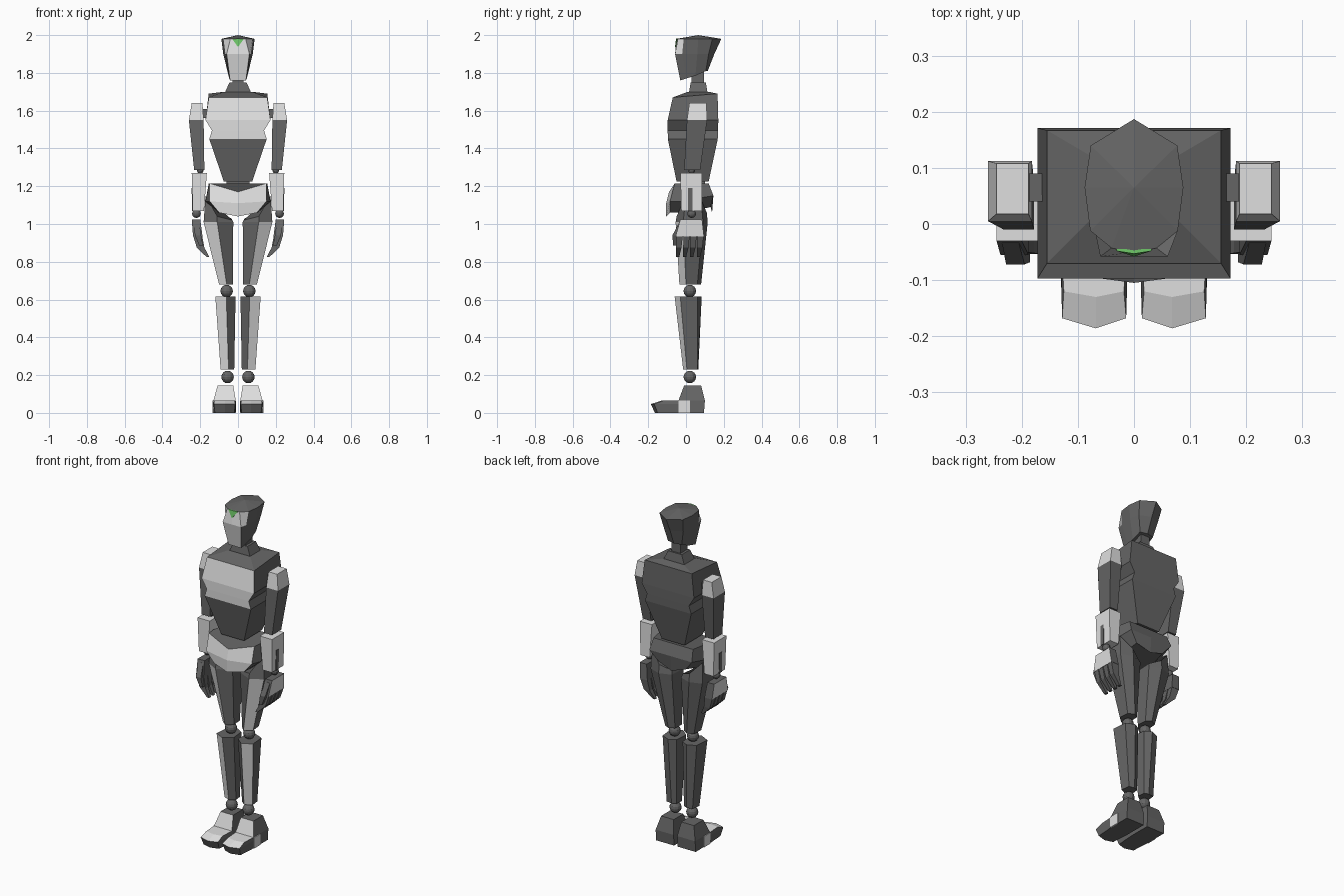
import bpy, bmesh, math


def material(name, rgb):
    m = bpy.data.materials.new(name)
    m.diffuse_color = (*rgb, 1)
    return m


DARK = material("dark_grey", (0.13, 0.13, 0.13))
LIGHT = material("light_grey", (0.74, 0.74, 0.74))
GREEN = material("green", (0.16, 0.58, 0.14))


def finish(bm, name, base, accent=LIGHT, rule=None):
    """Turn bmesh into object; faces matching rule(center, normal) get the accent."""
    bmesh.ops.recalc_face_normals(bm, faces=bm.faces)
    if rule:
        for f in bm.faces:
            f.normal_update()
            f.material_index = int(bool(rule(f.calc_center_median(), f.normal)))
    me = bpy.data.meshes.new(name)
    bm.to_mesh(me)
    bm.free()
    me.materials.append(base)
    me.materials.append(accent)
    ob = bpy.data.objects.new(name, me)
    bpy.context.collection.objects.link(ob)
    return ob


def loft(name, rings, base=DARK, rule=None, s=1, apex=None):
    """Skin equal-length rings (bottom to top); s=-1 mirrors; apex closes the top in a fan."""
    bm = bmesh.new()
    vs = [[bm.verts.new((x * s, y, z)) for x, y, z in r] for r in rings]
    n = len(vs[0])
    for a, b in zip(vs, vs[1:]):
        for i in range(n):
            j = (i + 1) % n
            bm.faces.new((a[i], a[j], b[j], b[i]))
    bm.faces.new(vs[0])
    if apex:
        tip = bm.verts.new(apex)
        for i in range(n):
            bm.faces.new((vs[-1][i], vs[-1][(i + 1) % n], tip))
    else:
        bm.faces.new(vs[-1])
    return finish(bm, name, base, rule=rule)


def ball(name, x, y, z, r):
    bm = bmesh.new()
    bmesh.ops.create_uvsphere(bm, u_segments=12, v_segments=8, radius=r)
    bmesh.ops.translate(bm, vec=(x, y, z), verts=bm.verts)
    return finish(bm, name, DARK)


def rect(x0, x1, y0, y1, z):
    return [(x0, y0, z), (x1, y0, z), (x1, y1, z), (x0, y1, z)]


def sym(half):
    """Mirror a front-to-back half outline into a full ring."""
    return half + [(-x, y, z) for x, y, z in half[-2:0:-1]]


def flat(z, *xy):
    return [(x, y, z) for x, y in xy]


# Head with pale face and green forehead triangle
loft("head", [
    sym([(0, -.03, 1.76), (.042, -.03, 1.76), (.046, 0, 1.77),
         (.05, .05, 1.785), (.045, .105, 1.81), (0, .115, 1.81)]),
    sym(flat(1.9, (0, -.058), (.06, -.058), (.068, -.02), (.078, .06), (.066, .12), (0, .15))),
    sym(flat(1.98, (0, -.05), (.04, -.043), (.078, -.012), (.088, .065), (.077, .14), (0, .187))),
], rule=lambda c, n: n.y < -.5 and abs(n.z) < .5, apex=(0, .065, 2.0))
tri = [(-.031, -.048, 1.98), (0, -.053, 1.981), (.031, -.048, 1.98), (0, -.058, 1.937)]
loft("forehead_mark", [tri, [(x, y + .006, z) for x, y, z in tri]], GREEN)

# Neck
loft("neck_base", [rect(-.072, .072, .015, .115, 1.69), rect(-.045, .045, .025, .105, 1.75)])
loft("neck", [rect(-.03, .03, .03, .095, 1.74), rect(-.03, .03, .03, .095, 1.82)])

# Torso: pale chest, notched sides, tapered abdomen
loft("torso", [
    rect(-.075, .075, -.05, .12, 1.225),
    rect(-.152, .152, -.096, .168, 1.45),
    rect(-.138, .138, -.097, .17, 1.495),
    rect(-.172, .172, -.097, .171, 1.55),
    [(-.155, -.07, 1.67), (.155, -.07, 1.67), (.155, .167, 1.69), (-.155, .167, 1.69)],
    rect(-.075, .075, .01, .12, 1.7),
], rule=lambda c, n: c.z > 1.45 and n.y < -.5)
loft("waist", [rect(-.06, .06, .0, .1, 1.15), rect(-.06, .06, .0, .1, 1.24)])

# Pelvis with pale front
loft("pelvis", [
    sym([(0, -.105, 1.04), (.1, -.085, 1.06), (.105, .0, 1.06), (.09, .13, 1.09), (0, .138, 1.06)]),
    sym([(0, -.105, 1.11), (.15, -.085, 1.12), (.172, -.03, 1.12), (.14, .145, 1.15), (0, .145, 1.15)]),
    sym([(0, -.09, 1.17), (.15, -.06, 1.215), (.155, -.01, 1.215), (.13, .12, 1.215), (0, .12, 1.215)]),
], rule=lambda c, n: c.y < -.03 and n.y < -.25)

for s, side in ((1, "left"), (-1, "right")):
    outer_front = lambda c, n, s=s: n.y < -.3 and n.x * s > 0.05

    # Thigh: six-sided, pale outer front facet
    loft(f"{side}_thigh", [
        flat(.68, (.06, -.035), (.1, 0), (.095, .06), (.06, .08), (.03, .06), (.027, 0)),
        flat(1.01, (.11, -.055), (.182, -.015), (.17, .09), (.1, .115), (.03, .09), (.025, -.015)),
        [(.11, -.05, 1.04), (.172, 0, 1.15), (.165, .08, 1.13),
         (.1, .11, 1.06), (.035, .08, 1.03), (.03, -.01, 1.02)],
    ], rule=lambda c, n, s=s: c.z < .9 and n.y < -.3 and n.x * s > .05, s=s)
    ball(f"{side}_knee", .06 * s, .02, .645, .033)

    # Shin: pale outer front facet
    loft(f"{side}_shin", [
        flat(.23, (.05, -.015), (.092, .005), (.085, .06), (.05, .065), (.025, .055), (.02, .01)),
        flat(.615, (.062, -.06), (.12, -.03), (.112, .06), (.06, .083), (.02, .06), (.013, -.02)),
    ], rule=outer_front, s=s)
    ball(f"{side}_ankle", .055 * s, .02, .19, .033)

    # Foot: heel block, pale instep, toe piece with pale top
    loft(f"{side}_heel", [
        rect(.012, .13, -.04, .095, 0),
        rect(.012, .13, -.04, .1, .065),
        rect(.025, .108, -.01, .08, .145),
    ], rule=lambda c, n: c.z > .07 and n.y < -.5, s=s)
    loft(f"{side}_foot_side", [rect(.127, .134, -.04, .02, 0), rect(.127, .134, -.04, .02, .065)],
         LIGHT, s=s)
    loft(f"{side}_toe", [
        flat(0, (.02, -.15), (.068, -.165), (.122, -.15), (.13, -.035), (.012, -.035)),
        flat(.047, (.014, -.168), (.068, -.186), (.128, -.168), (.132, -.035), (.01, -.035)),
        flat(.065, (.018, -.12), (.068, -.13), (.125, -.12), (.13, -.035), (.012, -.035)),
    ], rule=lambda c, n: n.z > .5, s=s)

    # Upper arm with pale shoulder cap
    loft(f"{side}_shoulder_joint", [rect(.14, .2, .04, .09, 1.56), rect(.14, .2, .04, .09, 1.61)], s=s)
    loft(f"{side}_upper_arm", [
        rect(.178, .232, -.01, .075, 1.285),
        rect(.182, .26, .005, .112, 1.55),
        rect(.188, .245, .018, .108, 1.64),
    ], rule=lambda c, n: c.z > 1.56, s=s)
    ball(f"{side}_elbow", .2 * s, .03, 1.285, .018)

    # Forearm with dark slot
    loft(f"{side}_forearm", [
        rect(.18, .24, -.025, .085, 1.07),
        rect(.165, .245, -.03, .085, 1.27),
    ], LIGHT, s=s)
    loft(f"{side}_forearm_slot", [rect(.238, .243, .01, .035, 1.07), rect(.24, .2455, .01, .035, 1.19)], s=s)
    ball(f"{side}_wrist", .22 * s, .03, 1.055, .023)

    # Hand: pale on its outer side, four curled fingers and a thumb
    loft(f"{side}_palm", [
        rect(.188, .238, -.055, .095, .935),
        rect(.2, .245, -.03, .085, 1.025),
    ], rule=lambda c, n, s=s: n.x * s > .5, s=s)
    for i in range(4):
        y = -.05 + i * .037
        loft(f"{side}_finger_{i + 1}", [
            rect(.152, .166, y - .004, y + .014, .825),
            rect(.178, .218, y - .002, y + .026, .875),
            rect(.19, .238, y, y + .033, .94),
        ], s=s)
    loft(f"{side}_thumb", [
        rect(.185, .205, -.068, -.045, .885),
        rect(.195, .228, -.072, -.04, .94),
        rect(.205, .235, -.035, -.01, 1.01),
    ], s=s)
